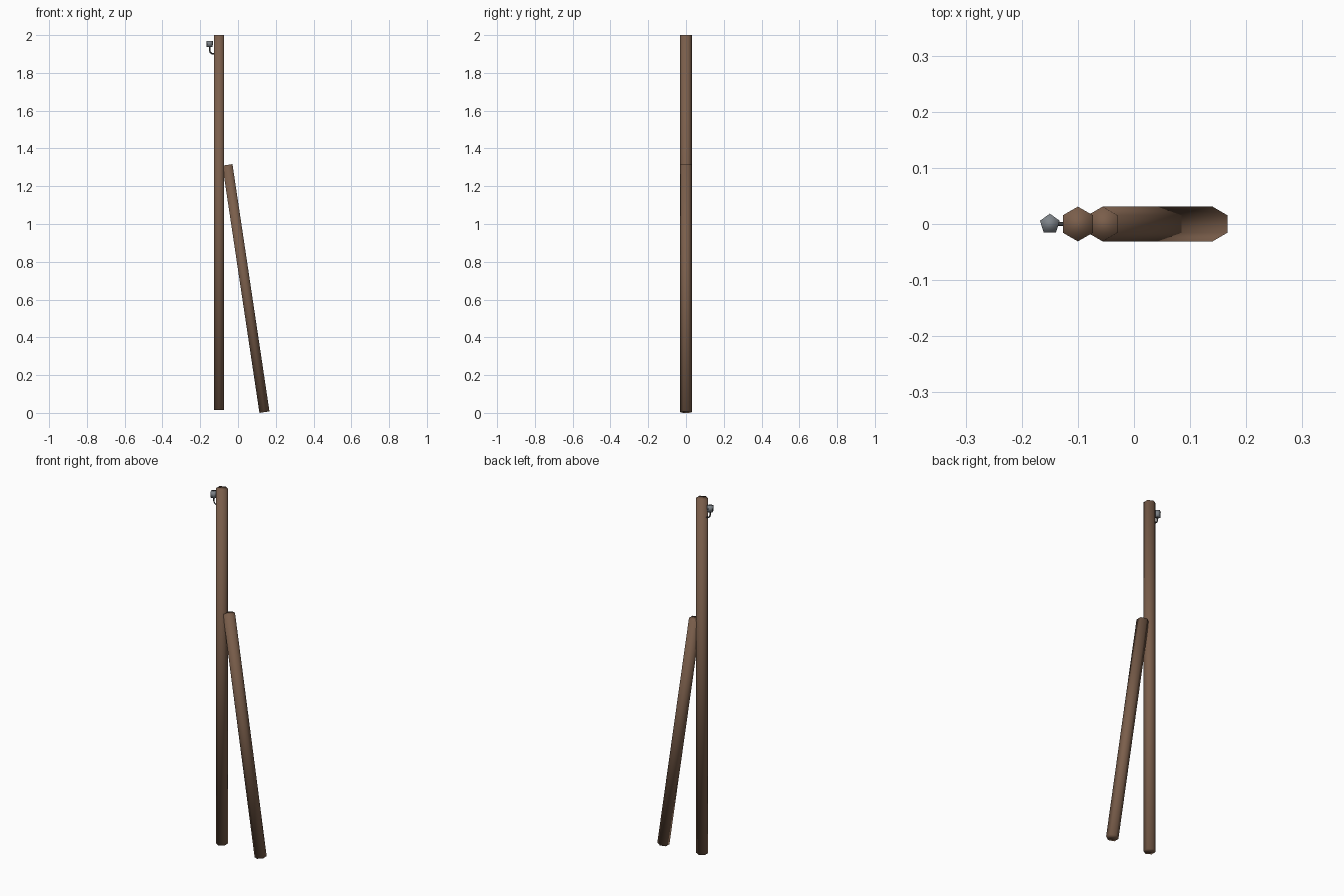
import bpy
import math
from mathutils import Vector, Matrix

if "Cube" in bpy.data.objects:
    bpy.data.objects.remove(bpy.data.objects["Cube"])


def material(name, rgb):
    m = bpy.data.materials.new(name)
    m.diffuse_color = (*rgb, 1)
    m.use_nodes = True
    m.node_tree.nodes["Principled BSDF"].inputs["Base Color"].default_value = m.diffuse_color
    return m


WOOD = material("brown wood", (0.195, 0.112, 0.07))
GREY = material("grey ceramic", (0.21, 0.23, 0.25))
IRON = material("dark iron", (0.06, 0.06, 0.06))


def prism(name, start, end, sides, r1, r2, spin, mat):
    """Smooth-shaded low-poly rod from start to end."""
    start, end = Vector(start), Vector(end)
    axis = end - start
    bpy.ops.mesh.primitive_cone_add(vertices=sides, radius1=r1, radius2=r2,
                                    depth=axis.length)
    ob = bpy.context.object
    ob.name = name
    tilt = math.atan2(axis.x, axis.z)
    ob.data.transform(Matrix.Translation((start + end) / 2)
                      @ Matrix.Rotation(tilt, 4, 'Y')
                      @ Matrix.Rotation(spin, 4, 'Z'))
    ob.data.materials.append(mat)
    bpy.ops.object.shade_smooth()
    return ob


# Upright post and leaning brace (hexagonal, points facing front and back)
prism("post", (-0.1, 0, 0.015), (-0.1, 0, 2.0), 6, 0.031, 0.031, 0, WOOD)
prism("brace", (0.14, 0, 0.004), (-0.056, 0, 1.313), 6, 0.031, 0.031, 0, WOOD)

# Five-sided insulator
prism("insulator", (-0.15, 0, 1.938), (-0.15, 0, 1.97), 5, 0.0165, 0.0185, 0, GREY)

# Bent hook carrying the insulator
curve = bpy.data.curves.new("hook", 'CURVE')
curve.dimensions = '3D'
curve.bevel_depth = 0.004
curve.bevel_resolution = 0
curve.use_fill_caps = True
path = [(-0.15, 1.942), (-0.15, 1.918), (-0.146, 1.908), (-0.138, 1.902), (-0.115, 1.9)]
spline = curve.splines.new('POLY')
spline.points.add(len(path) - 1)
for p, (x, z) in zip(spline.points, path):
    p.co = (x, 0, z, 1)
hook = bpy.data.objects.new("hook", curve)
bpy.context.collection.objects.link(hook)
curve.materials.append(IRON)
